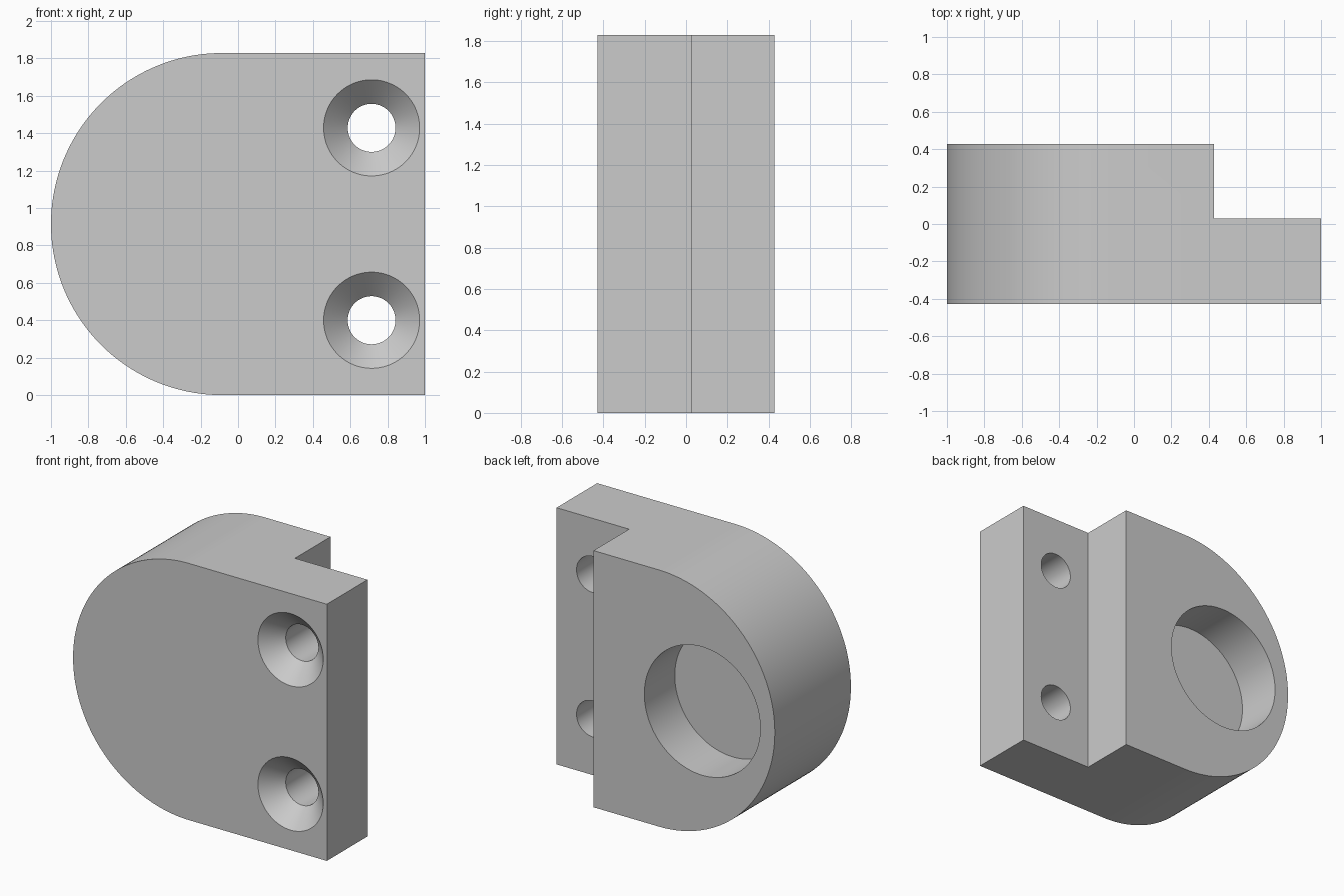
import bpy
import bmesh
import math

if "Cube" in bpy.data.objects:
    bpy.data.objects.remove(bpy.data.objects["Cube"], do_unlink=True)

MM = 2 / 35                      # the part is laid out on a 35 x 15 x 32 grid
WIDTH, DEPTH, HEIGHT = 35, 15, 32
RADIUS = HEIGHT / 2
FRONT, BACK = -DEPTH / 2, DEPTH / 2
LEDGE_Y = FRONT + 8              # back face of the thin screw flange
STEP_X = 7.5                     # where the thick body ends

grey = bpy.data.materials.new("plain grey")
grey.use_nodes = True
colour = (0.6, 0.6, 0.6, 1)
grey.diffuse_color = colour
grey.node_tree.nodes["Principled BSDF"].inputs["Base Color"].default_value = colour


def finish(name, bm):
    bmesh.ops.scale(bm, vec=(MM, MM, MM), verts=bm.verts)
    bmesh.ops.recalc_face_normals(bm, faces=bm.faces)
    mesh = bpy.data.meshes.new(name)
    bm.to_mesh(mesh)
    bm.free()
    mesh.materials.append(grey)
    obj = bpy.data.objects.new(name, mesh)
    bpy.context.collection.objects.link(obj)
    return obj


def extrude_y(name, outline, y0, y1):
    """Prism along y from an (x, z) outline."""
    bm = bmesh.new()
    face = bm.faces.new([bm.verts.new((x, y0, z)) for x, z in outline])
    out = bmesh.ops.extrude_face_region(bm, geom=[face])["geom"]
    moved = [v for v in out if isinstance(v, bmesh.types.BMVert)]
    bmesh.ops.translate(bm, vec=(0, y1 - y0, 0), verts=moved)
    return finish(name, bm)


def round_cutter(name, x, z, profile, sides=96):
    """Closed solid of revolution along y from (radius, y) rings."""
    bm = bmesh.new()
    rings = []
    for r, y in profile:
        angles = [math.tau * i / sides for i in range(sides)]
        rings.append([bm.verts.new((x + r * math.cos(a), y, z + r * math.sin(a)))
                      for a in angles])
    for a, b in zip(rings, rings[1:]):
        for i in range(sides):
            j = (i + 1) % sides
            bm.faces.new((a[i], a[j], b[j], b[i]))
    bm.faces.new(rings[0])
    bm.faces.new(rings[-1])
    return finish(name, bm)


# Body: square on one end, half round on the other
centre_x = -WIDTH / 2 + RADIUS
outline = [(WIDTH / 2, 0), (WIDTH / 2, HEIGHT)]
for i in range(97):
    a = math.pi / 2 + math.pi * i / 96
    outline.append((centre_x + RADIUS * math.cos(a), RADIUS + RADIUS * math.sin(a)))
body = extrude_y("stepped_body", outline, FRONT, BACK)

# Step behind the screw flange
notch = [(STEP_X, -1), (WIDTH, -1), (WIDTH, HEIGHT + 1), (STEP_X, HEIGHT + 1)]
cutters = [extrude_y("step_cutter", notch, LEDGE_Y, BACK + 1)]

# Blind round pocket in the back
cutters.append(round_cutter("pocket_cutter", -7.5, RADIUS, [(8, BACK - 6), (8, BACK + 1)], 128))

# Countersunk screw holes
for z in (7, 25):
    cutters.append(round_cutter("screw_hole_cutter", 12.5, z, [
        (4.6, FRONT - 0.1), (2.25, FRONT + 2.25), (2.25, LEDGE_Y + 1)]))

bpy.context.view_layer.objects.active = body
body.select_set(True)
for cutter in cutters:
    mod = body.modifiers.new(cutter.name, "BOOLEAN")
    mod.operation = "DIFFERENCE"
    mod.solver = "EXACT"
    mod.object = cutter
    bpy.ops.object.modifier_apply(modifier=mod.name)
    bpy.data.objects.remove(cutter, do_unlink=True)

bpy.ops.object.select_all(action="DESELECT")
body.select_set(True)
bpy.ops.object.shade_smooth_by_angle(angle=math.radians(30))
